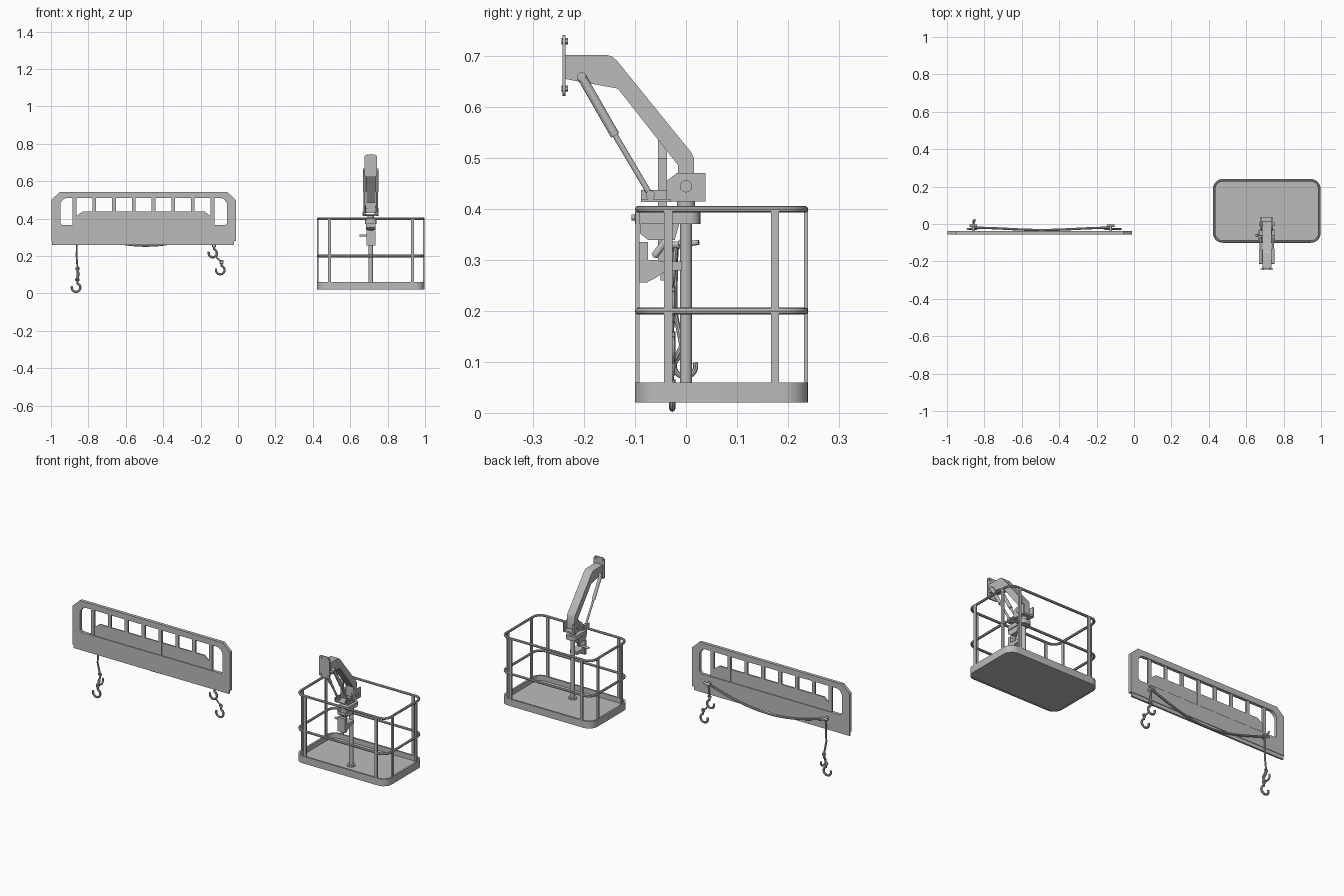
import bpy
from math import sin, cos, pi, radians
from mathutils import Vector

if "Cube" in bpy.data.objects:
    bpy.data.objects.remove(bpy.data.objects["Cube"])

grey = bpy.data.materials.new("plain grey")
grey.use_nodes = True
grey.diffuse_color = (0.5, 0.5, 0.5, 1)
grey.node_tree.nodes["Principled BSDF"].inputs["Base Color"].default_value = grey.diffuse_color
parts = []
CX, CY = 0.71, 0.07          # basket centre; the crane stands at x = CX
ROT = {"xy": (0, 0, 0), "xz": (pi / 2, 0, 0), "yz": (pi / 2, 0, pi / 2)}


def finish(ob, name):
    ob.name = name
    ob.data.materials.clear()
    ob.data.materials.append(grey)
    parts.append(ob)
    return ob


def curve_object(name, loops, dims, closed=True):
    cu = bpy.data.curves.new(name, "CURVE")
    cu.dimensions = dims
    for pts in loops:
        sp = cu.splines.new("POLY")
        sp.points.add(len(pts) - 1)
        for p, q in zip(sp.points, pts):
            p.co = (*q, 1) if len(q) == 3 else (*q, 0, 1)
        sp.use_cyclic_u = closed
    ob = bpy.data.objects.new(name, cu)
    bpy.context.collection.objects.link(ob)
    return ob


def to_mesh(ob, name):
    bpy.ops.object.select_all(action="DESELECT")
    ob.select_set(True)
    bpy.context.view_layer.objects.active = ob
    bpy.ops.object.convert(target="MESH")
    return finish(bpy.context.object, name)


def plate(name, loops, plane, offset, thick):
    """Flat outline (with holes) extruded about the given offset."""
    ob = curve_object(name, loops, "2D")
    ob.data.fill_mode = "BOTH"
    ob.data.extrude = thick / 2
    ob.rotation_euler = ROT[plane]
    ob.location["yz xz xy".split().index(plane)] = offset
    return to_mesh(ob, name)


def tube(name, pts, r, closed=False):
    ob = curve_object(name, [pts], "3D", closed)
    ob.data.bevel_depth = r
    ob.data.bevel_resolution = 2
    ob.data.use_fill_caps = not closed
    return to_mesh(ob, name)


def rod(name, a, b, r, sides=20):
    a, b = Vector(a), Vector(b)
    bpy.ops.mesh.primitive_cylinder_add(vertices=sides, radius=r, depth=(b - a).length, location=(a + b) / 2)
    ob = bpy.context.object
    ob.rotation_euler = (b - a).to_track_quat("Z", "Y").to_euler()
    return finish(ob, name)


def box(name, x, y, z):
    bpy.ops.mesh.primitive_cube_add(size=1, location=[sum(v) / 2 for v in (x, y, z)])
    ob = bpy.context.object
    ob.scale = [v[1] - v[0] for v in (x, y, z)]
    return finish(ob, name)


def round_rect(cx, cy, w, h, r, n=6):
    """Rounded rectangle from half sizes and corner radius."""
    pts = []
    for k, (sx, sy) in enumerate([(1, 1), (-1, 1), (-1, -1), (1, -1)]):
        for i in range(n + 1):
            a = (k + i / n) * pi / 2
            pts.append((cx + sx * (w - r) + r * cos(a), cy + sy * (h - r) + r * sin(a)))
    return pts


# Basket: tray, floor, rails and flat posts
W, D = 0.287, 0.17
outer = round_rect(CX, CY, W, D, 0.05)
plate("basket_tray_wall", [outer, round_rect(CX, CY, W - 0.01, D - 0.01, 0.04)], "xy", 0.04, 0.04)
plate("basket_floor", [round_rect(CX, CY, W - 0.004, D - 0.004, 0.046)], "xy", 0.027, 0.01)
for name, z in (("middle_rail", 0.2), ("top_rail", 0.4)):
    path = round_rect(CX, CY, W - 0.0065, D - 0.0065, 0.044, 8)
    tube(name, [(x, y, z) for x, y in path], 0.0068, True)
for s in (-1, 1):
    for t in (-1, 1):
        px, py = CX + s * 0.222, CY + t * 0.105
        ex, ey = CX + s * (W - 0.0045), CY + t * (D - 0.0045)
        box("end_post", (px - 0.008, px + 0.008), (ey - 0.004, ey + 0.004), (0.03, 0.4))
        box("side_post", (ex - 0.004, ex + 0.004), (py - 0.008, py + 0.008), (0.03, 0.4))

# Mast with its head, control box and lever
rod("mast", (CX, 0, 0.03), (CX, 0, 0.415), 0.0115)
rod("mast_foot", (CX, 0, 0.03), (CX, 0, 0.04), 0.022)
plate("mast_head", [round_rect(CX, -0.036, 0.03, 0.064, 0.02)], "xy", 0.383, 0.024)
plate("head_bracket", [[(-0.09, 0.375), (-0.012, 0.375), (-0.022, 0.34), (-0.075, 0.34), (-0.09, 0.352)]], "yz", CX, 0.05)
plate("control_box", [[(-0.092, 0.3), (-0.06, 0.3), (-0.045, 0.297), (-0.008, 0.297), (-0.008, 0.28),
                       (-0.04, 0.278), (-0.06, 0.265), (-0.078, 0.256), (-0.092, 0.256)]], "yz", CX, 0.045)
box("control_front", (CX - 0.024, CX + 0.024), (-0.092, -0.075), (0.256, 0.336))
rod("lever", (CX, -0.035, 0.345), (CX, -0.062, 0.308), 0.007)
rod("lever_grip", (CX - 0.06, -0.06, 0.31), (CX - 0.02, -0.06, 0.31), 0.006)
rod("head_pin", (CX, -0.107, 0.384), (CX, -0.095, 0.384), 0.006)
rod("turning_collar", (CX, 0, 0.395), (CX, 0, 0.416), 0.018)

# Swivel hub with cheeks and pivot bolt
hub = [(-0.038, 0.415), (0.038, 0.415), (0.038, 0.471), (-0.018, 0.471), (-0.038, 0.456)]
for s in (-1, 1):
    plate("hub_cheek", [hub], "yz", CX + s * 0.03, 0.008)
box("hub_base", (CX - 0.03, CX + 0.03), (-0.037, 0.037), (0.415, 0.425))
rod("hub_bolt", (CX - 0.04, 0, 0.445), (CX + 0.04, 0, 0.445), 0.012)

# Bent arm and mounting plate
arm = [(-0.238, 0.703), (-0.155, 0.703), (-0.145, 0.7), (-0.135, 0.691), (0.01, 0.512), (0.016, 0.5),
       (0.016, 0.43), (-0.016, 0.43), (-0.016, 0.487), (-0.134, 0.637), (-0.238, 0.656)]
plate("bent_arm", [arm], "yz", CX, 0.048)
plate("mounting_plate", [round_rect(CX, 0.682, 0.034, 0.06, 0.015)], "xz", -0.24, 0.006)
for s in (-1, 1):
    for z in (0.637, 0.73):
        rod("plate_bolt", (CX + s * 0.02, -0.245, z), (CX + s * 0.02, -0.232, z), 0.006, 6)

# Pair of struts beside the arm
top, middle, low = (-0.205, 0.66), (-0.139, 0.545), (-0.07, 0.428)
for s in (-1, 1):
    x = CX + s * 0.033
    rod("strut_sleeve", (x, *top), (x, *middle), 0.009)
    rod("strut_rod", (x, *middle), (x, *low), 0.0055)
    for y, z in (top, low):
        rod("strut_eye", (x - 0.008, y, z), (x + 0.008, y, z), 0.009)
    box("strut_lug", (x - 0.012, x - 0.006), (-0.088, -0.036), (0.415, 0.438))
rod("strut_top_pin", (CX - 0.036, *top), (CX + 0.036, *top), 0.005)
box("strut_lug_base", (CX - 0.04, CX + 0.04), (-0.088, -0.03), (0.414, 0.42))

# Guard panel with a long opening, bars, inner plate and lower lip
PX, HW = -0.505, 0.493
panel = [(PX - HW, 0.28), (PX + HW, 0.28), (PX + HW, 0.5), (PX + HW - 0.045, 0.542),
         (PX - HW + 0.045, 0.542), (PX - HW, 0.5)]
opening = [(PX + s * x, z) for s, seq in ((1, 1), (-1, -1)) for x, z in
           [(0.39, 0.365), (0.435, 0.365), (0.445, 0.375), (0.445, 0.482), (0.432, 0.502), (0.415, 0.51)][::seq]]
plate("guard_panel", [panel, opening], "xz", -0.046, 0.018)
plate("guard_inner_plate", [[(PX - 0.37, 0.36), (PX + 0.37, 0.36), (PX + 0.37, 0.405), (PX + 0.327, 0.437),
                             (PX - 0.327, 0.437), (PX - 0.37, 0.405)]], "xz", -0.046, 0.008)
for k in range(8):
    x = PX + (k - 3.5) * 0.1055
    box("guard_bar", (x - 0.01, x + 0.01), (-0.051, -0.041), (0.36, 0.515))
box("lower_lip", (PX - HW + 0.003, PX + HW - 0.01), (-0.05, -0.04), (0.26, 0.285))

# Rope sagging behind the panel between two cleats
xa, xb = -0.86, -0.125
rope = []
for i in range(25):
    t = i / 24
    rope.append((xa + (xb - xa) * t, -0.026 + 0.006 * cos(2 * pi * t), 0.33 - 0.075 * sin(pi * t)))
tube("sagging_rope", rope, 0.006)
for x in (xa, xb):
    rod("cleat_post", (x, -0.04, 0.33), (x, -0.008, 0.33), 0.007)
    rod("cleat_bar", (x - 0.02, -0.01, 0.33), (x + 0.02, -0.01, 0.335), 0.006)
rod("cleat_peg", (xa, -0.01, 0.33), (xa + 0.01, 0.025, 0.335), 0.005)


def hook(name, c, r, thick, plane="xz"):
    """Open hook below an eye, lying in the given plane."""
    flat = [(r * cos(a), r * sin(a)) for a in (radians(160 + 15 * i) for i in range(19))]
    flat += [(r * 0.35, r * 1.1), (r * 0.3, r * 1.5)]
    pts = [(c[0] + u, c[1], c[2] + v) if plane == "xz" else (c[0], c[1] - u, c[2] + v) for u, v in flat]
    tube(name, pts, thick)
    eye = (pts[-1][0], pts[-1][1], pts[-1][2] + 0.008)
    ring = [(eye[0] + 0.009 * cos(k * pi / 6), eye[1], eye[2] + 0.009 * sin(k * pi / 6)) for k in range(12)]
    tube(name + "_eye", ring, 0.003, True)
    return eye


# Hanging straps and hooks
low_eye = hook("long_strap_hook", (-0.866, -0.027, 0.031), 0.023, 0.006)
mid_eye = hook("long_strap_clip", (-0.858, -0.002, 0.092), 0.021, 0.005, "yz")
tube("long_strap", [(xa, -0.02, 0.33), (-0.863, -0.022, 0.2), mid_eye, (-0.85, -0.025, 0.1), low_eye], 0.005)
upper_eye = hook("short_strap_hook", (-0.135, -0.027, 0.215), 0.022, 0.006)
tube("short_strap", [(xb, -0.02, 0.33), (-0.128, -0.024, 0.28), upper_eye], 0.005)
lower_eye = hook("short_strap_clip", (-0.095, -0.027, 0.125), 0.023, 0.006)
tube("clip_link", [(-0.118, -0.027, 0.2), (-0.108, -0.027, 0.185), lower_eye], 0.004)

# Smooth the round parts, keep the edges sharp
bpy.ops.object.select_all(action="DESELECT")
for ob in parts:
    ob.select_set(True)
bpy.context.view_layer.objects.active = parts[0]
bpy.ops.object.shade_smooth_by_angle(angle=radians(35))
